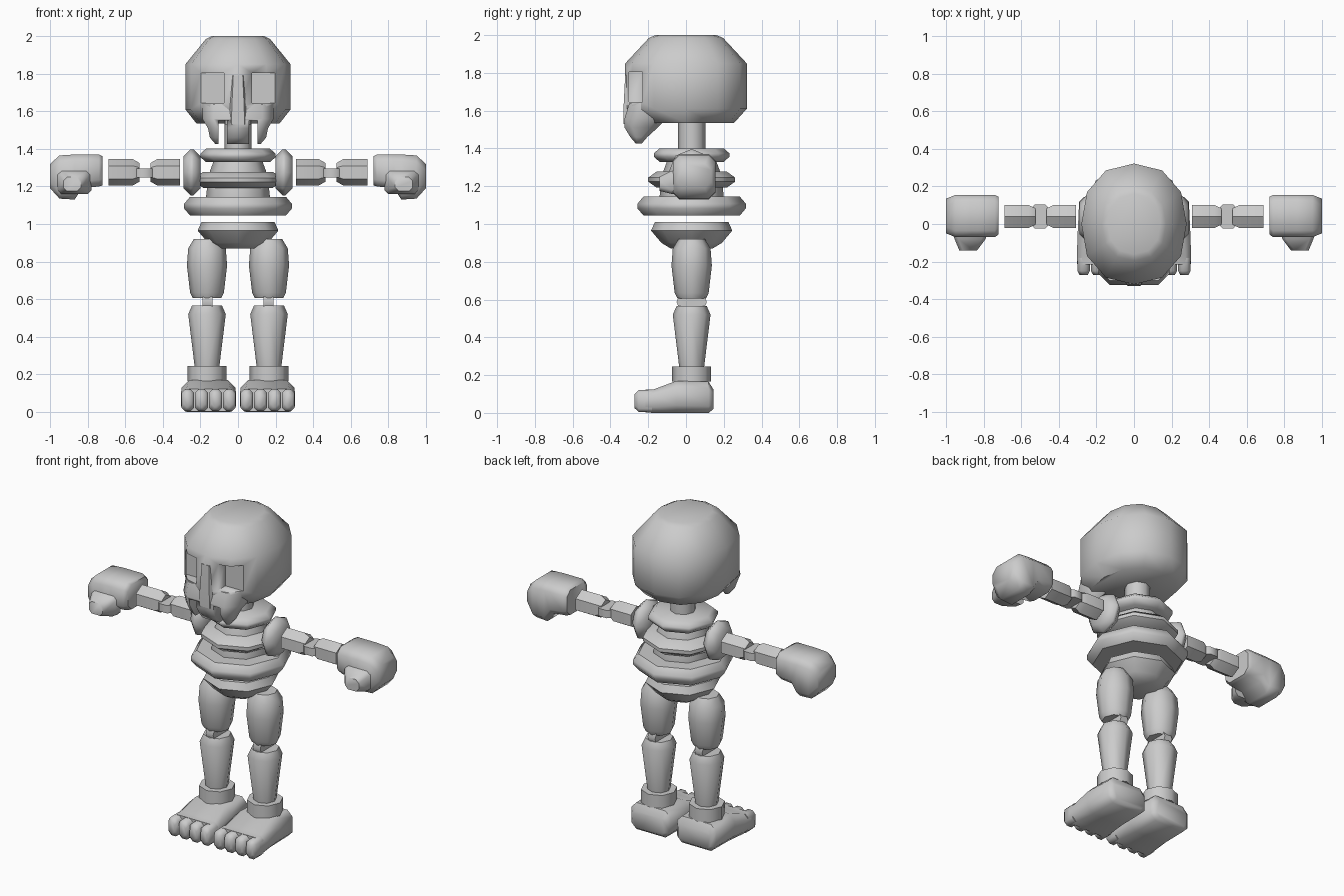
import bpy, bmesh, math
from mathutils import Vector

if "Cube" in bpy.data.objects:
    bpy.data.objects.remove(bpy.data.objects["Cube"])

bone = bpy.data.materials.new("bone grey")
bone.diffuse_color = (0.6, 0.6, 0.6, 1)
bone.use_nodes = True
bone.node_tree.nodes["Principled BSDF"].inputs["Base Color"].default_value = bone.diffuse_color
CY = 0.03  # body axis in y


def loft(name, rings, mirror=False, angle=50):
    """Skin a list of equal-length point rings, capped at both ends."""
    bm = bmesh.new()
    rows = [[bm.verts.new(p) for p in r] for r in rings]
    n = len(rows[0])
    for a, b in zip(rows, rows[1:]):
        for i in range(n):
            j = (i + 1) % n
            bm.faces.new((a[i], a[j], b[j], b[i]))
    bm.faces.new(rows[0])
    bm.faces.new(rows[-1])
    bmesh.ops.recalc_face_normals(bm, faces=bm.faces)
    me = bpy.data.meshes.new(name)
    bm.to_mesh(me)
    bm.free()
    me.materials.append(bone)
    ob = bpy.data.objects.new(name, me)
    bpy.context.collection.objects.link(ob)
    bpy.ops.object.select_all(action='DESELECT')
    ob.select_set(True)
    bpy.context.view_layer.objects.active = ob
    bpy.ops.object.shade_smooth_by_angle(angle=math.radians(angle))
    if mirror:
        ob.modifiers.new("mirror", 'MIRROR')
    return ob


def lathe(name, centre, profile, n=8, axis='Z', mirror=False, scale=(1, 1), start=0.0):
    """Turned part: profile is (radius, position along axis)."""
    cx, cy, cz = centre
    rings = []
    for r, h in profile:
        ring = []
        for i in range(n):
            t = start + 2 * math.pi * i / n
            u, v = r * math.sin(t) * scale[0], r * math.cos(t) * scale[1]
            ring.append((cx + u, cy + v, cz + h) if axis == 'Z' else (cx + h, cy + u, cz + v))
        rings.append(ring)
    return loft(name, rings, mirror)


def rect(u0, u1, v0, v1, c):
    """Chamfered rectangle, eight points."""
    return [(u0 + c, v0), (u1 - c, v0), (u1, v0 + c), (u1, v1 - c),
            (u1 - c, v1), (u0 + c, v1), (u0, v1 - c), (u0, v0 + c)]


def cutter(name, x0, x1, y0, y1, z0, z1):
    ob = loft(name, [[(x0, y0, z), (x1, y0, z), (x1, y1, z), (x0, y1, z)] for z in (z0, z1)], True)
    ob.hide_render = True
    ob.display_type = 'WIRE'
    return ob


def cut(ob, tool):
    m = ob.modifiers.new("cut", 'BOOLEAN')
    m.operation, m.solver, m.object = 'DIFFERENCE', 'EXACT', tool


# Skull: twelve-sided dome with square eye sockets
quarter = [(0, .322), (.15, .285), (.25, .17), (.28, 0)]
outline = quarter + [(x, -y) for x, y in quarter[-2::-1]]
outline += [(-x, y) for x, y in outline[-2:0:-1]]
skull = loft("skull", [[(x * s, y * s, z) for x, y in outline]
                       for s, z in ((.79, 1.535), (1, 1.61), (1, 1.85), (.61, 1.985), (.5, 2.0))])
cut(skull, cutter("eye_socket_cutter", .075, .22, -.5, -.23, 1.645, 1.805))

# Upper jaw tapering down, slotted into three teeth
jaw = loft("upper_jaw", [[(x, y, z) for x, y in rect(-w, w, f, b, c)] for z, w, f, b, c in (
    (1.64, .19, -.30, -.05, .06), (1.56, .19, -.325, -.10, .06), (1.51, .16, -.325, -.15, .04),
    (1.46, .15, -.295, -.205, .03), (1.425, .12, -.265, -.235, .01))])
cut(jaw, cutter("tooth_gap_cutter", .058, .105, -.5, 0, 1.38, 1.55))

# Nose ridge between the sockets
loft("nose_ridge", [[(x, y, z) for x, y in ((-w, -.27), (-w * .5, f), (w * .5, f), (w, -.27))]
                    for z, w, f in ((1.53, .07, -.33), (1.63, .065, -.33), (1.79, .05, -.322))])

# Neck, ribcage and pelvis
O = (0, CY, 0)
lathe("neck", O, [(.072, 1.37), (.072, 1.56)])
lathe("spine_core", O, [(.17, 1.07), (.17, 1.145), (.165, 1.19), (.15, 1.28), (.12, 1.36)])
for name, r0, r1, z, h in (("upper_rib", .17, .2, 1.365, .036),
                           ("middle_rib", .185, .23, 1.235, .043),
                           ("lower_rib", .255, .287, 1.095, .05)):
    lathe(name, O, [(r0, z - h), (r1, z - h * .25), (r1, z + h * .25), (r0, z + h)])
lathe("pelvis", O, [(.11, .87), (.16, .9), (.215, .965), (.195, 1.01)])

# Shoulders and arms along x
lathe("shoulders", (.245, CY, 1.275), [(.085, -.045), (.122, -.008), (.122, .008), (.085, .045)],
      axis='X', mirror=True)
A = (0, .04, 1.275)
lathe("upper_arms", A, [(.07, .31), (.07, .43), (.05, .465)], n=6, axis='X', mirror=True, scale=(1.0, 1))
lathe("forearms", A, [(.05, .525), (.07, .56), (.07, .69)], n=6, axis='X', mirror=True, scale=(1.0, 1))
lathe("elbows", (.5, .04, 1.272), [(.07, -.024), (.07, .024)], mirror=True, start=math.pi / 8)

# Fists with a thumb on the front
loft("fists", [[(x, y, z) for y, z in rect(y0, y1, z0, z1, .035)] for x, y0, y1, z0, z1 in (
    (.72, -.055, .145, 1.205, 1.36), (.74, -.07, .155, 1.2, 1.37), (.83, -.07, .155, 1.19, 1.37),
    (.87, -.07, .155, 1.13, 1.37), (.95, -.07, .155, 1.135, 1.365), (1.0, -.05, .135, 1.19, 1.32))], True)
loft("thumbs", [[(x, y, z) for x, z in rect(x0, x1, z0, z1, .02)] for y, x0, x1, z0, z1 in (
    (-.04, .78, .97, 1.16, 1.29), (-.08, .79, .955, 1.16, 1.28), (-.14, .835, .93, 1.175, 1.25))], True)

# Legs
L = (.165, CY, 0)
lathe("thighs", L, [(.075, .605), (.09, .635), (.107, .78), (.1, .87), (.07, .92)], mirror=True)
lathe("knees", (.162, CY, .587), [(.08, -.026), (.08, .026)], axis='X', mirror=True)
lathe("shins", L, [(.065, .235), (.1, .52), (.08, .565)], mirror=True)
lathe("ankles", L, [(.103, .165), (.103, .245)], mirror=True)


# Feet: wedge body and four rounded toes
def foot_ring(y, hw, z0, z1, c):
    return [(x, y, z) for x, z in rect(.157 - hw, .157 + hw, z0, z1, c)]


loft("feet", [foot_ring(*r) for r in (
    (.145, .11, .02, .125, .02), (.12, .135, 0, .165, .035), (-.05, .143, 0, .17, .04),
    (-.17, .147, 0, .125, .03), (-.215, .145, .002, .123, .03))], True)
edges = (.010, .082, .157, .232, .304)
for i, (a, b) in enumerate(zip(edges, edges[1:])):
    a, b = a + .003, b - .003
    loft(f"toes_{i + 1}", [[(x, y, z) for x, z in rect(a + k, b - k, z0, z1, .018)]
                           for y, k, z0, z1 in ((-.18, 0, .003, .122), (-.25, 0, .004, .12),
                                                (-.272, .012, .025, .1))], True)
